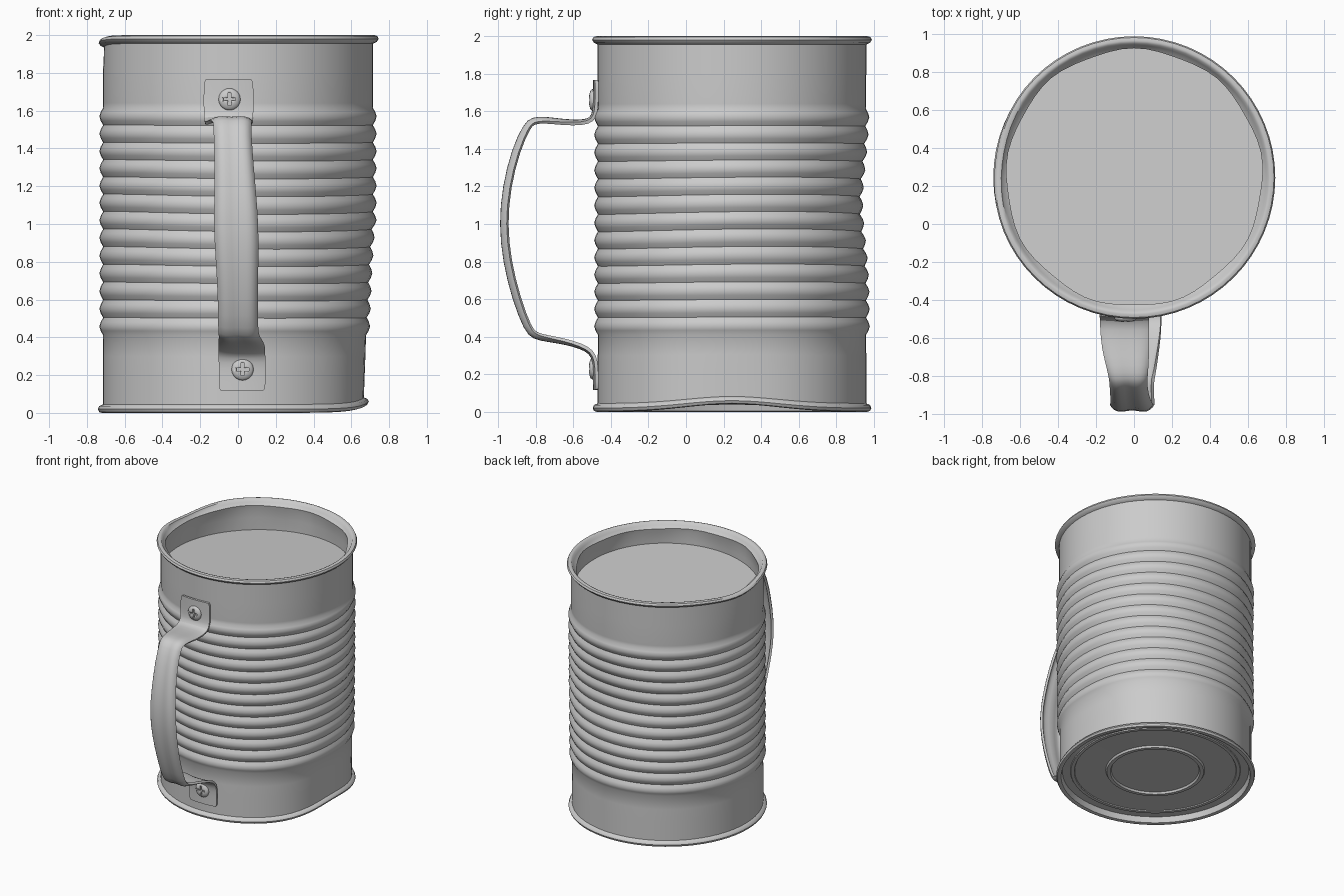
import bpy, bmesh
from math import sin, cos, pi, exp, hypot, atan2, radians
from mathutils import Vector

cube = bpy.data.objects.get("Cube")
if cube:
    bpy.data.objects.remove(cube, do_unlink=True)

CENTRE_Y = 0.245
tin = bpy.data.materials.new("tin_grey")
tin.use_nodes = True
tin.diffuse_color = (0.6, 0.6, 0.6, 1)
tin.node_tree.nodes["Principled BSDF"].inputs["Base Color"].default_value = (0.6, 0.6, 0.6, 1)


def finish(name, bm, angle=45):
    bmesh.ops.remove_doubles(bm, verts=bm.verts, dist=1e-5)
    bmesh.ops.recalc_face_normals(bm, faces=bm.faces)
    mesh = bpy.data.meshes.new(name)
    bm.to_mesh(mesh)
    bm.free()
    mesh.materials.append(tin)
    ob = bpy.data.objects.new(name, mesh)
    bpy.context.collection.objects.link(ob)
    bpy.ops.object.select_all(action='DESELECT')
    ob.select_set(True)
    bpy.context.view_layer.objects.active = ob
    bpy.ops.object.shade_smooth_by_angle(angle=radians(angle))
    return ob


def skin(bm, rows, closed):
    rows = [[bm.verts.new(p) for p in row] for row in rows]
    n = len(rows[0])
    for a, b in zip(rows, rows[1:]):
        for i in range(n if closed else n - 1):
            j = (i + 1) % n
            bm.faces.new((a[i], a[j], b[j], b[i]))


def lathe(name, profile, steps=64, shape=lambda p: p):
    bm = bmesh.new()
    turn = [2 * pi * i / steps for i in range(steps)]
    skin(bm, [[shape(Vector((r * cos(a), r * sin(a), z))) for a in turn]
              for r, z in profile], True)
    return finish(name, bm)


def bell(x, width):
    return exp(-(x / width) ** 2)


def around(a, centre, width):
    return bell((a - centre + pi) % (2 * pi) - pi, width)


def dented(p):
    """Knock the can about: crushed foot, hollow back, bent lip."""
    r, a, z = hypot(p.x, p.y), atan2(p.y, p.x), p.z
    edge = min(1, r / 0.715) ** 6
    foot = around(a, 0, 0.5) * edge
    back = around(a, pi / 2, 0.6) * edge
    lip = around(a, 3.0, 0.35) * edge * max(0, 1 - (2 - z) / 0.2)
    nr = r - 0.05 * foot * max(0, 1 - z) ** 0.6 - 0.035 * back * bell(z - 1.12, 0.28) - 0.01 * lip
    nz = z + 0.042 * foot * max(0, 1 - z / 0.35) - 0.03 * lip
    # uneven inner edge of the lip
    if r < 0.69 and 1.9 < z < 1.97:
        nr += 0.006 * sin(9 * a)
    # gentle waviness of the ribs
    nz += 0.008 * sin(2 * a + 1) * edge * bell(z - 1, 0.4)
    return Vector((nr * cos(a), nr * sin(a) + CENTRE_Y, nz))


# Can body: pressed base, foot rim, ribbed wall, rolled lip, inner wall
WALL, RIBS, LOW, HIGH = 0.715, 13, 0.41, 1.615
profile = [(0, 0.05), (0.325, 0.05), (0.333, 0.035), (0.36, 0.035), (0.368, 0.05),
           (0.6, 0.05), (0.604, 0.043), (0.63, 0.043), (0.634, 0.05), (0.695, 0.05),
           (0.705, 0.005), (0.72, 0), (0.735, 0.004), (0.742, 0.02), (0.735, 0.036),
           (WALL, 0.045), (WALL, 0.2), (WALL, 0.3)]
for i in range(RIBS * 4 + 1):
    swell = 1 - abs((i % 4) / 2 - 1) ** 1.5
    profile.append((WALL - 0.001 + 0.02 * swell, LOW + (HIGH - LOW) * i / (RIBS * 4)))
profile += [(WALL, 1.64), (WALL, 1.8), (WALL, 1.955), (0.735, 1.965), (0.745, 1.98),
            (0.738, 1.995), (0.722, 2), (0.708, 1.995), (0.698, 1.975), (0.676, 1.955),
            (0.682, 1.925), (0.69, 1.85), (0.69, 1.7)]
lathe("can_body", profile, shape=dented)

# Contents below the lip, slightly tilted
lathe("can_contents", [(0, 1.79), (0.692, 1.79)],
      shape=lambda p: p + Vector((0, CENTRE_Y, 0.04 * (p.x - p.y))))

# Handle strap: y, z, x, half width, fold of the edges
path = [(-.487, 1.768, -.05, .13, 0), (-.487, 1.66, -.05, .13, 0), (-.49, 1.6, -.05, .13, 0),
        (-.503, 1.56, -.05, .128, 0), (-.55, 1.547, -.05, .126, .1), (-.65, 1.552, -.045, .122, .3),
        (-.75, 1.567, -.035, .105, .5), (-.82, 1.564, -.03, .095, .7), (-.86, 1.53, -.03, .092, .9),
        (-.922, 1.4, -.025, .093, 1), (-.972, 1.2, -.015, .1, 1), (-.99, 1.0, -.01, .112, 1),
        (-.97, .8, -.005, .105, 1), (-.92, .6, 0, .098, 1), (-.855, .43, 0, .098, .9),
        (-.81, .392, .005, .1, .7), (-.75, .38, .01, .105, .5), (-.65, .365, .015, .115, .3),
        (-.56, .342, .02, .122, .1), (-.508, .315, .02, .122, 0), (-.49, .27, .022, .122, 0),
        (-.487, .2, .022, .122, 0), (-.487, .117, .022, .122, 0)]
section = [(-1, -.034), (-.85, -.008), (-.5, .002), (0, -.016), (.5, .002), (.85, -.008), (1, -.034)]
rows = []
for i, (y, z, x, half, fold) in enumerate(path):
    before, after = path[max(i - 1, 0)], path[min(i + 1, len(path) - 1)]
    t = Vector((0, after[0] - before[0], after[1] - before[1])).normalized()
    out = Vector((0, t.z, -t.y))
    # the end pads hug the wall, the grip has folded edges
    rows.append([Vector((x + u * half, y, z)) + out * (d * fold - 0.012 * u * u * (1 - fold))
                 for u, d in section])
bm = bmesh.new()
skin(bm, rows, False)
strap = finish("handle_strap", bm)
rounded = strap.modifiers.new("rounding", 'SUBSURF')
rounded.levels = rounded.render_levels = 1
bpy.ops.object.modifier_apply(modifier=rounded.name)
solid = strap.modifiers.new("thickness", 'SOLIDIFY')
solid.thickness = 0.018
solid.offset = 0
bpy.ops.object.modifier_apply(modifier=solid.name)
bpy.ops.object.shade_smooth_by_angle(angle=radians(45))


# Cross-head screws holding the pads
def screw(name, x, z):
    head = lathe(name, [(0, 0.052), (0.03, 0.05), (0.05, 0.044), (0.058, 0.034),
                        (0.058, 0.028), (0.02, 0.026), (0.02, -0.04), (0, -0.04)], 24)
    for size in ((0.066, 0.014, 0.03), (0.014, 0.066, 0.03)):
        bm = bmesh.new()
        bmesh.ops.create_cube(bm, size=1)
        for v in bm.verts:
            v.co = Vector(v.co[k] * size[k] for k in range(3)) + Vector((0, 0, 0.054))
        cutter = finish("slot_cutter", bm)
        cutter.hide_render = True
        bpy.context.view_layer.objects.active = head
        cut = head.modifiers.new("slot", 'BOOLEAN')
        cut.operation = 'DIFFERENCE'
        cut.object = cutter
        bpy.ops.object.modifier_apply(modifier=cut.name)
        bpy.data.objects.remove(cutter, do_unlink=True)
    head.rotation_euler.x = pi / 2
    head.location = (x, -0.465, z)


screw("upper_screw", -0.045, 1.66)
screw("lower_screw", 0.024, 0.23)
